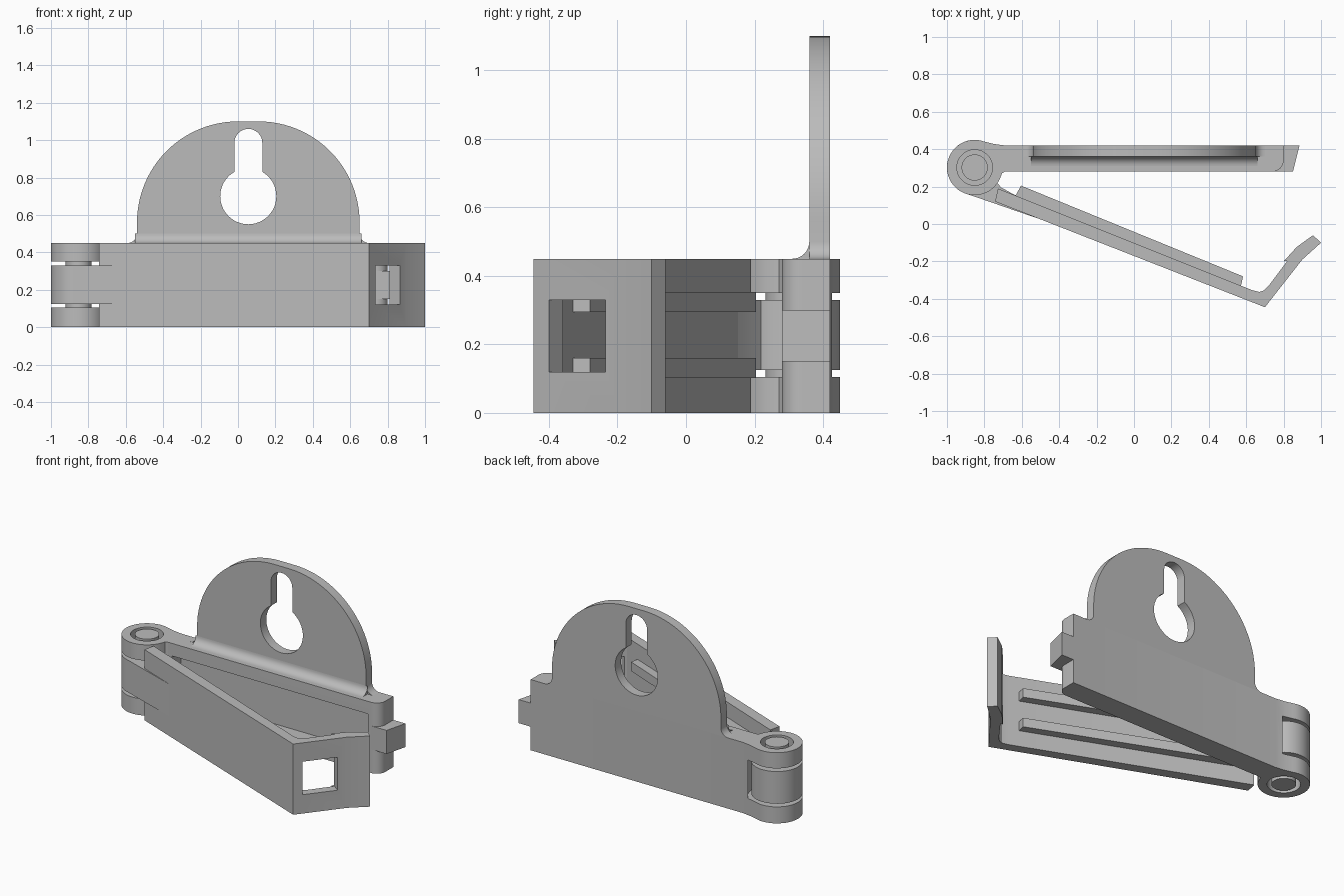
import bpy, bmesh, math
from math import sin, cos, radians

cube = bpy.data.objects.get("Cube")
if cube:
    bpy.data.objects.remove(cube, do_unlink=True)

grey = bpy.data.materials.new("plain grey")
grey.use_nodes = True
COLOUR = (0.5, 0.5, 0.5, 1)
grey.diffuse_color = COLOUR
grey.node_tree.nodes["Principled BSDF"].inputs["Base Color"].default_value = COLOUR

HX, HY, R = -0.852, 0.302, 0.148   # hinge centre and knuckle radius
H = 0.45                           # height of the bar and arm


def arc(cx, cy, r, a0, a1, n=12):
    """Points on an arc, angles in degrees."""
    angles = [radians(a0 + (a1 - a0) * i / n) for i in range(n + 1)]
    return [(cx + r * cos(a), cy + r * sin(a)) for a in angles]


def prism(name, pts, lo, hi, axis="z"):
    """Extrude a 2D outline from lo to hi along an axis."""
    place = {"z": lambda a, b, c: (a, b, c),
             "y": lambda a, b, c: (a, c, b),
             "x": lambda a, b, c: (c, a, b)}[axis]
    bm = bmesh.new()
    face = bm.faces.new([bm.verts.new(place(a, b, lo)) for a, b in pts])
    out = bmesh.ops.extrude_face_region(bm, geom=[face])
    new = [v for v in out["geom"] if isinstance(v, bmesh.types.BMVert)]
    bmesh.ops.translate(bm, verts=new, vec=place(0, 0, hi - lo))
    bmesh.ops.recalc_face_normals(bm, faces=bm.faces)
    me = bpy.data.meshes.new(name)
    bm.to_mesh(me)
    bm.free()
    me.materials.append(grey)
    ob = bpy.data.objects.new(name, me)
    bpy.context.collection.objects.link(ob)
    return ob


def rod(name, r, lo, hi):
    return prism(name, arc(HX, HY, r, 0, 352.5, 47), lo, hi)


def select(ob):
    bpy.ops.object.select_all(action="DESELECT")
    ob.select_set(True)
    bpy.context.view_layer.objects.active = ob


def cut(ob, *cutters):
    select(ob)
    for c in cutters:
        mod = ob.modifiers.new("cut", "BOOLEAN")
        mod.operation, mod.solver, mod.object = "DIFFERENCE", "EXACT", c
        bpy.ops.object.modifier_apply(modifier=mod.name)
        bpy.data.objects.remove(c, do_unlink=True)


def rect(a0, b0, a1, b1):
    return [(a0, b0), (a1, b0), (a1, b1), (a0, b1)]


# Rear bar with its two outer knuckles, front pocket and hinge notch
outline = [(0.8, 0.42), (-0.69, 0.42), (-0.75, 0.428)]
outline += arc(HX, HY, R, 70, 340, 36)
outline += [(-0.705, 0.272), (-0.69, 0.28)]
outline += arc(0.74, 0.34, 0.06, -90, 0, 8)
bar = prism("rear_bar", outline, 0, H)
cut(bar,
    rod("notch_cutter", 0.17, 0.105, 0.35),
    rod("pin_hole_cutter", 0.095, -0.1, 0.6),
    prism("pocket_cutter", rect(-0.66, 0.08, 0.72, 0.37), 0.2, 0.37, "y"))

# Catch on the free end of the bar
catch = prism("catch", [(0.74, 0.28), (0.85, 0.28), (0.885, 0.42), (0.74, 0.42)], 0.15, 0.30)

# Hanging plate with flared foot and keyhole
foot = 0.05
shape = arc(0.70, 0.50, foot, 270, 180, 8) + arc(0.11, 0.56, 0.54, 0, 90, 24)
shape += arc(0.0, 0.56, 0.54, 90, 180, 24) + arc(-0.59, 0.50, foot, 0, -90, 8)
plate = prism("hanging_plate", shape, 0.36, 0.42, "y")
keyhole = arc(0.055, 0.70, 0.15, 120, 420, 40) + arc(0.055, 0.985, 0.075, 0, 180, 16)
cut(plate, prism("keyhole_cutter", keyhole, 0.2, 0.6, "y"))
fillet = prism("plate_fillet", arc(0.31, 0.50, foot, -90, 0, 8) + [(0.36, 0.45)], -0.55, 0.66, "x")

# Hinge pin and middle knuckle with its tongue
pin = rod("hinge_pin", 0.07, 0, H)
knuckle = rod("middle_knuckle", R, 0.125, 0.33)
tongue = prism("knuckle_tongue", [(-0.90, 0.163), (-0.48, 0.018), (-0.5, 0.08),
                                  (-0.71, 0.195), (-0.80, 0.30)], 0.125, 0.33)

# Swinging arm, bent up into a clasp with a window
arm = prism("swinging_arm", [(-0.743, 0.12), (0.70, -0.445), (0.90, -0.19), (1.0, -0.10),
                             (0.957, -0.06), (0.87, -0.123), (0.80, -0.20), (0.82, -0.197),
                             (0.72, -0.33), (0.695, -0.355), (0.67, -0.363), (0.63, -0.353),
                             (-0.727, 0.19)], 0, H)
cut(arm, prism("window_cutter", [(0.775, -0.432), (0.905, -0.267),
                                 (0.745, -0.139), (0.615, -0.304)], 0.12, 0.33))

# Pair of ribs along the inside of the arm
ribs = [prism("arm_rib", [(-0.64, 0.14), (0.57, -0.34), (0.583, -0.28), (-0.604, 0.205)], z, z + 0.058)
        for z in (0.102, 0.295)]

for ob in [bar, catch, plate, fillet, pin, knuckle, tongue, arm] + ribs:
    select(ob)
    bpy.ops.object.shade_smooth_by_angle(angle=radians(25))
